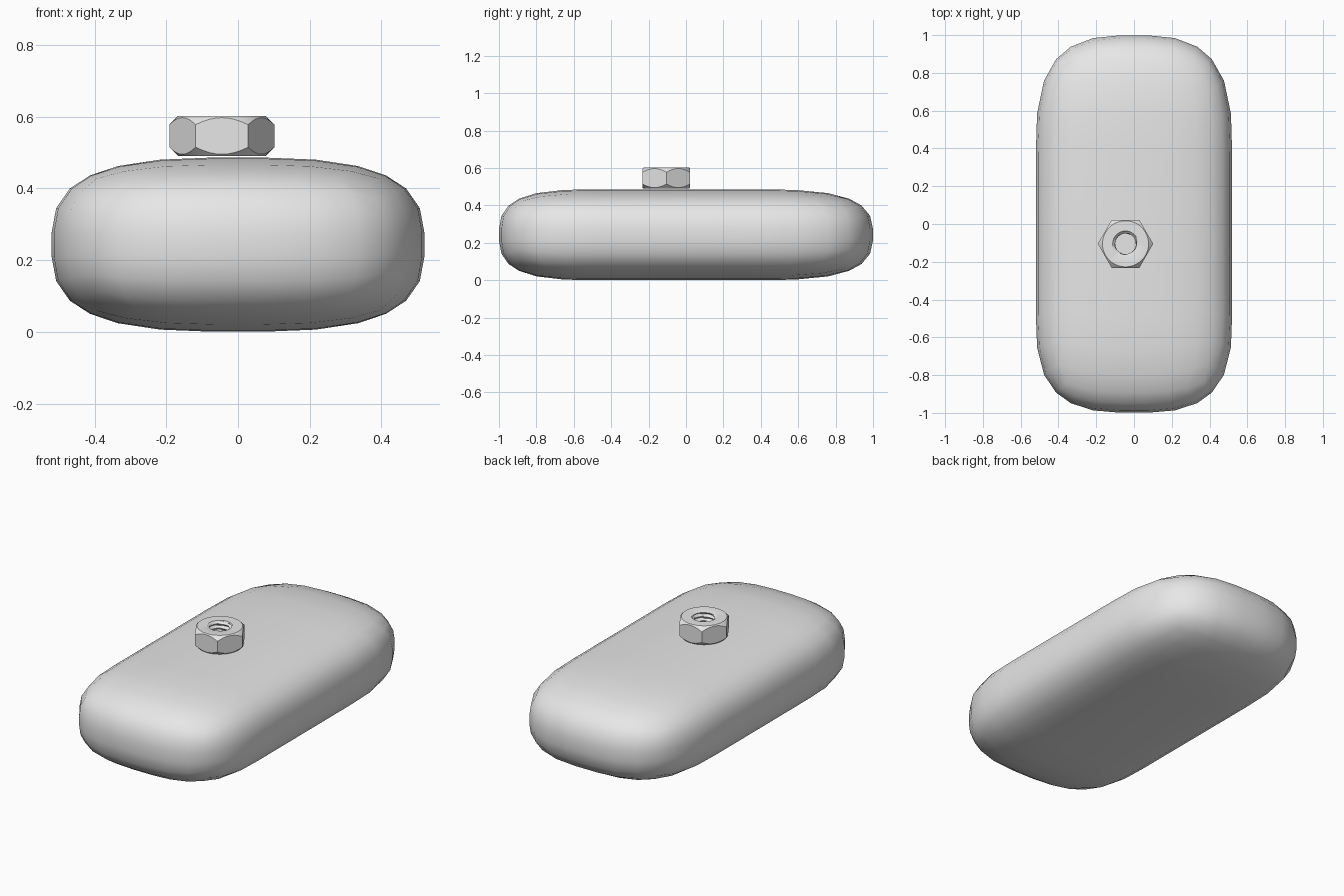
import bpy, bmesh, math
from mathutils import Vector

if "Cube" in bpy.data.objects:
    bpy.data.objects.remove(bpy.data.objects["Cube"])

grey = bpy.data.materials.new("plain grey")
grey.diffuse_color = (0.8, 0.8, 0.8, 1)
grey.use_nodes = True
grey.node_tree.nodes["Principled BSDF"].inputs["Base Color"].default_value = grey.diffuse_color


def finish(name, bm, angle):
    bmesh.ops.recalc_face_normals(bm, faces=bm.faces[:])
    mesh = bpy.data.meshes.new(name)
    bm.to_mesh(mesh)
    bm.free()
    mesh.materials.append(grey)
    ob = bpy.data.objects.new(name, mesh)
    bpy.context.collection.objects.link(ob)
    bpy.ops.object.select_all(action='DESELECT')
    ob.select_set(True)
    bpy.context.view_layer.objects.active = ob
    bpy.ops.object.shade_smooth_by_angle(angle=math.radians(angle))
    return ob


# Rounded body: gridded cube pushed onto a cubic superellipsoid with a straight middle
bm = bmesh.new()
bmesh.ops.create_cube(bm, size=2)
bmesh.ops.subdivide_edges(bm, edges=bm.edges[:], cuts=6, use_grid_fill=True)
for v in bm.verts:
    x, y, z = v.co
    side = 1 if y > 0 else -1
    t = max(0.0, (abs(y) - 1 / 7) * 7 / 6)
    n = (abs(x) ** 3 + t ** 3 + abs(z) ** 3) ** (1 / 3)
    start, cap = (0.38, 0.62) if side > 0 else (-0.48, 0.52)
    v.co = Vector((0.52 * x / n, start + side * cap * t / n, 0.243 + 0.243 * z / n))
finish("rounded_body", bm, 60)

# Hex nut: one closed strip of rings running over the outside and down the threaded bore
N, LOW, HIGH = 48, 0.49, 0.602
FLAT, RIM, BORE, PITCH = 0.127, 0.122, 0.068, 0.025


def hex_radius(a):
    return FLAT / math.cos(a % (math.pi / 3) - math.pi / 6)


def thread_radius(a, z):
    phase = ((z - LOW) / PITCH - a / math.tau) % 1
    return BORE - 0.014 * (1 - abs(2 * phase - 1))


rings = [
    lambda a: (RIM, LOW),
    lambda a: (hex_radius(a), LOW + hex_radius(a) - RIM),
    lambda a: (hex_radius(a), HIGH - hex_radius(a) + RIM),
    lambda a: (RIM, HIGH),
    lambda a: (BORE, HIGH),
]
STEPS = 26
for i in range(1, STEPS):
    h = HIGH + (LOW - HIGH) * i / STEPS
    rings.append(lambda a, h=h: (thread_radius(a, h), h))
rings.append(lambda a: (BORE, LOW))

bm = bmesh.new()
grid = []
for ring in rings:
    row = []
    for k in range(N):
        a = math.tau * k / N
        # avoid rounding trouble exactly on the hexagon corners
        r, z = ring(math.tau * (k % (N // 6)) / N if ring in rings[1:3] else a)
        row.append(bm.verts.new((-0.045 + r * math.cos(a), -0.105 + r * math.sin(a), z)))
    grid.append(row)
for i, row in enumerate(grid):
    nxt = grid[(i + 1) % len(grid)]
    for k in range(N):
        m = (k + 1) % N
        bm.faces.new((row[k], row[m], nxt[m], nxt[k]))
finish("hex_nut", bm, 25)
